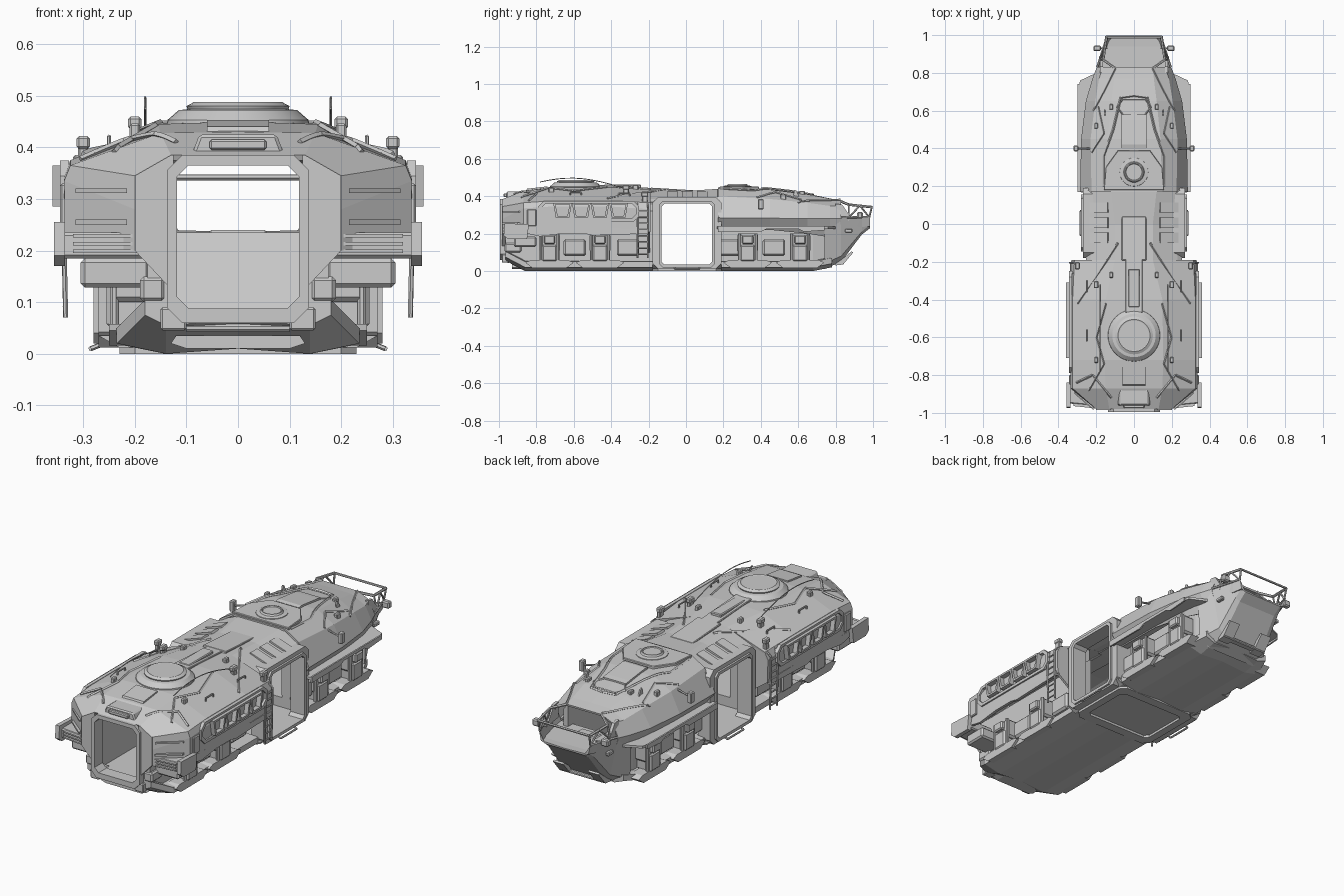
import bpy, bmesh, math
from mathutils import Vector
from mathutils.bvhtree import BVHTree


def obj(name, verts, faces, mirror=False, solid=0, bevel=0, up=False):
    me = bpy.data.meshes.new(name)
    me.from_pydata([tuple(v) for v in verts], [], faces)
    bm = bmesh.new()
    bm.from_mesh(me)
    bmesh.ops.recalc_face_normals(bm, faces=bm.faces)
    bm.normal_update()
    if up and sum(f.normal.z for f in bm.faces) < 0:
        bmesh.ops.reverse_faces(bm, faces=bm.faces)
    bm.to_mesh(me)
    bm.free()
    o = bpy.data.objects.new(name, me)
    bpy.context.collection.objects.link(o)
    if bevel:
        m = o.modifiers.new("Bevel", "BEVEL")
        m.width, m.segments = bevel, 1
    if mirror:
        o.modifiers.new("Mirror", "MIRROR")
    if solid:
        m = o.modifiers.new("Solidify", "SOLIDIFY")
        m.thickness, m.offset = solid, -1
    return o


def place(axis, p, t):
    a, b = p
    return {'x': (t, a, b), 'y': (a, t, b), 'z': (a, b, t)}[axis]


def prism(name, pts, axis, a, b, mirror=True, bevel=0):
    n = len(pts)
    v = [place(axis, p, t) for t in (a, b) for p in pts]
    f = [tuple(range(n)), tuple(range(n, 2 * n))]
    f += [(i, (i + 1) % n, n + (i + 1) % n, n + i) for i in range(n)]
    return obj(name, v, f, mirror, bevel=bevel)


def box(name, x, y, z, mirror=True, bevel=0.004):
    return prism(name, [(x[0], y[0]), (x[1], y[0]), (x[1], y[1]), (x[0], y[1])], 'z', z[0], z[1], mirror, bevel)


def ring(name, outer, inner, axis, a, b, mirror=True):
    n = len(outer)
    v = [place(axis, p, t) for t in (a, b) for loop in (outer, inner) for p in loop]
    f = []
    for i in range(n):
        j = (i + 1) % n
        f += [(i, j, n + j, n + i), (2*n + i, 2*n + j, 3*n + j, 3*n + i),
              (i, j, 2*n + j, 2*n + i), (n + i, n + j, 3*n + j, 3*n + i)]
    return obj(name, v, f, mirror)


def chamf(a0, a1, b0, b1, c):
    return [(a0 + c, b0), (a1 - c, b0), (a1, b0 + c), (a1, b1 - c),
            (a1 - c, b1), (a0 + c, b1), (a0, b1 - c), (a0, b0 + c)]


def loft(name, sections, caps=False, solid=0):
    n = len(sections[0][1])
    v = [(x, y, z) for y, prof in sections for x, z in prof]
    f = [(k*n + i, k*n + i + 1, k*n + n + i + 1, k*n + n + i)
         for k in range(len(sections) - 1) for i in range(n - 1)]
    if caps:
        f += [tuple(range(n)), tuple(range(len(v) - n, len(v)))]
    obj(name, v, f, True, solid, up=not caps)
    return v, f


def tube(name, pts, r=0.006, n=6, mirror=True):
    v, f = [], []
    for p, q in zip(pts, pts[1:]):
        p, q = Vector(p), Vector(q)
        d = (q - p).normalized()
        u = d.orthogonal().normalized()
        w = d.cross(u)
        s = len(v)
        for e in (p, q):
            v += [e + r * (u * math.cos(t) + w * math.sin(t))
                  for t in (2 * math.pi * (i + .5) / n for i in range(n))]
        f += [(s + i, s + (i + 1) % n, s + n + (i + 1) % n, s + n + i) for i in range(n)]
        f += [tuple(range(s, s + n)), tuple(range(s + n, s + 2 * n))]
    return obj(name, v, f, mirror)


def lathe(name, y, prof, n=32):
    v = [(r * math.cos(2*math.pi*i/n), y + r * math.sin(2*math.pi*i/n), z) for r, z in prof for i in range(n)]
    f = [(k*n + i, k*n + (i+1) % n, k*n + n + (i+1) % n, k*n + n + i) for k in range(len(prof) - 1) for i in range(n)]
    f.append(tuple(range(len(v) - n, len(v))))
    o = obj(name, v, f, up=True)
    bpy.ops.object.select_all(action='DESELECT')
    o.select_set(True)
    bpy.context.view_layer.objects.active = o
    bpy.ops.object.shade_smooth_by_angle(angle=0.35)


# Armoured shells: front, waist roof, rear
shells = [
    loft("front_shell", [
        (-.98, [(0, .385), (.13, .385), (.20, .345), (.20, .28), (.20, .20)]),
        (-.87, [(0, .430), (.15, .428), (.325, .365), (.337, .335), (.335, .20)]),
        (-.72, [(0, .450), (.155, .445), (.325, .375), (.337, .345), (.337, .21)]),
        (-.40, [(0, .452), (.15, .447), (.325, .375), (.337, .345), (.337, .21)]),
        (-.19, [(0, .437), (.10, .437), (.315, .365), (.332, .33), (.33, .21)])], solid=.012),
    loft("waist_roof", [
        (-.19, [(0, .437), (.10, .437), (.23, .385), (.255, .37)]),
        (0, [(0, .428), (.10, .428), (.22, .39), (.25, .37)]),
        (.18, [(0, .44), (.12, .44), (.22, .395), (.25, .37)])], solid=.012),
    loft("rear_shell", [
        (.17, [(0, .447), (.15, .445), (.225, .40), (.285, .285), (.24, .22)]),
        (.45, [(0, .44), (.14, .435), (.23, .385), (.28, .283), (.235, .22)]),
        (.65, [(0, .413), (.12, .41), (.205, .365), (.255, .28), (.21, .20)]),
        (.77, [(0, .388), (.105, .387), (.185, .348), (.22, .28), (.185, .18)]),
        (.83, [(0, .378), (.10, .378), (.165, .350), (.197, .282), (.16, .15)])], solid=.01)]
trees = [BVHTree.FromPolygons(v, f) for v, f in shells]


def roof(x, y, lift=0):
    hits = [t.ray_cast(Vector((max(abs(x), 1e-4), y, 1)), Vector((0, 0, -1)))[0] for t in trees]
    return Vector((x, y, max([h.z for h in hits if h] + [.3]) + lift))


def strip(name, pts, r=.006):
    path = [roof(a[0] + (b[0]-a[0])*k/10, a[1] + (b[1]-a[1])*k/10, .002)
            for a, b in zip(pts, pts[1:]) for k in range(10)] + [roof(*pts[-1], .002)]
    tube(name, path, r, 4)


# Lower hull halves: flat belly, running-gear ledge, corridor cut through
def under(b, w, x=.175):
    return [(0, b + .01), (.14, b), (w, b + .02), (w, b + .05), (x, b + .055), (x, .32),
            (.125, .355), (.125, .085), (0, .085)]


loft("front_lower_hull", [(-.965, under(.055, .18)), (-.86, under(.0, .235)), (-.18, under(0, .24))], True)
loft("rear_lower_hull", [(.18, under(0, .24)), (.68, under(0, .225)), (.78, under(.02, .19, .15))], True)
loft("nose_hull", [(.74, [(0, .01), (.14, .01), (.20, .04), (.21, .28), (.19, .235), (0, .235)]),
                   (.83, [(0, .05), (.12, .05), (.15, .08), (.195, .285), (.175, .235), (0, .235)]),
                   (.94, [(0, .195), (.11, .195), (.135, .21), (.16, .289), (.148, .235), (0, .235)]),
                   (.985, [(0, .23), (.11, .23), (.13, .25), (.146, .29), (.135, .24), (0, .236)])], True)

# Bulkheads closing shell ends
prism("front_face", [(.125, .385), (.13, .385), (.2, .345), (.2, .2), (.125, .12)], 'y', -.985, -.965)
prism("front_bulkhead", [(.125, .42), (.31, .36), (.328, .325), (.325, .21), (.175, .1), (.125, .1)], 'y', -.205, -.192)
prism("rear_bulkhead", [(.125, .435), (.22, .395), (.28, .285), (.235, .22), (.175, .1), (.125, .1)], 'y', .175, .187)

# Front portal and its sill
ring("front_portal", chamf(-.138, .138, .06, .385, .03), chamf(-.118, .118, .088, .365, .022), 'y', -.995, -.93, False)
prism("portal_brow", [(-.09, .385), (.09, .385), (.075, .425), (-.075, .425)], 'y', -.96, -.87, False, .006)
box("brow_recess", (-.055, .055), (-.975, -.9), (.395, .415), False)
prism("front_step", [(-.1, .01), (.1, .01), (.13, .02), (.12, .035), (-.12, .035), (-.13, .02)], 'y', -.93, -.85, False)
box("ramp_hinge", (.10, .15), (-.985, -.9), (.045, .09))
tube("hinge_bar", [(-.1, -.95, .05), (.1, -.95, .05)], .008, 8, False)

# Front bumpers, end plates and lamp brackets
prism("front_bumper", [(.145, -.97), (.345, -.95), (.345, -.85), (.2, -.85)], 'z', .185, .235, bevel=.006)
for z in (.195, .21, .225):
    prism("bumper_louvre", [(.15, -.982), (.32, -.964), (.32, -.94), (.15, -.95)], 'z', z, z + .007)
prism("bumper_end_plate", [(-.975, .19), (-.95, .17), (-.85, .17), (-.84, .25), (-.97, .255)], 'x', .335, .357)
box("lamp_bracket", (.17, .305), (-.92, -.8), (.128, .185), bevel=.008)
box("tow_block", (.14, .19), (-.97, -.88), (.10, .15), bevel=.008)
prism("corner_recess", [(.215, -.985), (.315, -.90), (.315, -.88), (.215, -.95)], 'z', .25, .26)
prism("corner_lip", [(.215, -.98), (.315, -.895), (.315, -.88), (.215, -.95)], 'z', .312, .32)

# Side door bay
ring("door_frame", chamf(-.18, .19, .012, .395, .03), chamf(-.13, .14, .035, .36, .015), 'x', .2, .27)
ring("door_rim", chamf(-.145, .155, .02, .375, .02), chamf(-.13, .14, .035, .36, .015), 'x', .265, .28)
prism("bay_floor", [(-.23, .012), (.23, .012), (.27, .035), (-.27, .035)], 'y', -.18, .19, False)
ring("bay_underframe", chamf(-.23, .23, -.18, .19, .03), chamf(-.19, .19, -.13, .14, .02), 'z', 0, .014, False)
tube("door_step", [(.26, -.06, .02), (.285, -.06, .01), (.285, .07, .01), (.26, .07, .02)], .005)
for y in (-.10, -.02, .06):
    prism("roof_louvre", [(.13, .41), (.235, .375), (.255, .38), (.25, .39), (.14, .427)], 'y', y, y + .055)

# Mudguards over the rear running gear
prism("rear_mudguard", [(.2, .16), (.30, .17), (.30, .70), (.285, .76), (.2, .80)], 'z', .225, .237)
prism("mudguard_lip", [(.17, .21), (.40, .21), (.43, .225), (.60, .225), (.63, .21), (.74, .218), (.74, .24), (.17, .24)], 'x', .292, .30)
prism("front_skirt", [(-.85, .2), (-.78, .185), (-.66, .2), (-.54, .2), (-.5, .19), (-.2, .2), (-.2, .225), (-.85, .23)], 'x', .322, .337)

# Running gear: bogies, pistons, skids
for y in (-.73, -.46, .33, .61):
    box("bogie_arm", (.17, .245), (y - .055, y + .055), (.10, .2), bevel=.01)
    box("bogie_foot", (.17, .255), (y - .04, y + .04), (.05, .14), bevel=.008)
    box("bogie_cover", (.22, .265), (y - .03, y + .03), (.145, .19), bevel=.006)
    for d in (-.045, .045):
        tube("bogie_piston", [(.24, y + d, .04), (.24, y + d, .2)], .009, 8)
    prism("skid", [(y - .13, .045), (y - .09, .016), (y + .09, .016), (y + .13, .045), (y + .1, .058), (y - .1, .058)], 'x', .19, .25)
for y in (-.595, -.31, .47, .23):
    box("gear_housing", (.17, .225), (y - .06, y + .06), (.08, .17), bevel=.01)

# Side windows of the front hull
ring("window_surround", chamf(-.79, -.25, .265, .375, .03), chamf(-.775, -.265, .28, .36, .025), 'x', .328, .345)
for y in (-.66, -.56, -.46, -.36):
    a = [(y - .05, .365), (y + .05, .365), (y + .036, .285), (y - .036, .285)]
    b = [(y - .038, .355), (y + .038, .355), (y + .026, .295), (y - .026, .295)]
    ring("side_window", a, b, 'x', .33, .36)
box("side_locker", (.325, .345), (-.85, -.8), (.24, .33))

# Ladders
for y in (-.26, -.205):
    tube("ladder_rail", [(.318, y, .36), (.34, y, .34), (.334, y, .07)], .005)
for k in range(8):
    tube("ladder_rung", [(.336, -.26, .09 + k * .033), (.336, -.205, .09 + k * .033)], .004)

# Roof rings, hatches and spine
lathe("front_turret_ring", -.59, [(.14, .435), (.137, .453), (.115, .472), (.098, .474), (.1, .48), (.085, .488), (.08, .486)], 40)
lathe("rear_hatch", .275, [(.078, .44), (.075, .455), (.055, .458), (.05, .466), (.045, .466), (.042, .462)])
spine = [(.04, .42), (.04, .432), (-.19, .446), (-.47, .46), (-.47, .43)]
prism("roof_spine", spine[:3] + [(-.2, .42)], 'x', -.065, .065, False, .003)
prism("spine_bridge", [(-.18, .42), (-.18, .444), (-.47, .461), (-.47, .43)], 'x', -.045, .045, False, .003)
box("spine_cover", (-.03, .03), (-.44, -.24), (.44, .462), False)
prism("rear_roof_plate", [(-.16, .18), (.16, .18), (.15, .3), (.085, .39), (-.085, .39), (-.15, .3)], 'z', .425, .452, False, .003)
prism("rear_roof_box", [(.40, .42), (.58, .41), (.58, .43), (.55, .435), (.42, .45), (.40, .446)], 'x', -.065, .065, False)
prism("front_roof_plate", [(-.86, .42), (-.74, .44), (-.74, .453), (-.85, .44)], 'x', -.06, .06, False)

# Raised seams on the armour
strip("front_deck_seam", [(.085, -.1), (.2, -.28), (.3, -.42)])
strip("front_side_seam", [(.15, -.42), (.2, -.6), (.16, -.74), (.24, -.88)])
strip("front_corner_seam", [(.305, -.84), (.22, -.8), (.12, -.92)])
strip("rear_deck_seam", [(.16, .2), (.16, .36), (.11, .5), (.07, .67), (0, .68)])
strip("rear_side_seam", [(.225, .38), (.16, .48), (.19, .62)])
strip("nose_seam", [(.215, .6), (.15, .72), (.10, .825)])
strip("hatch_seam", [(.06, .58), (.09, .62), (.06, .66), (0, .66)], .004)

# Roof fittings: periscopes, mirrors, handles, whips
for i, (x, y, h) in enumerate([(.20, -.32, .045), (.30, -.22, .05), (.12, -.27, .02), (.2, .52, .02), (.12, .62, .015), (.2, -.72, .02)]):
    p = roof(x, y)
    box("roof_fitting", (x - .01, x + .01), (y - .015, y + .015), (p.z - .015, p.z + h))
    if i < 2:
        box("periscope_head", (x - .013, x + .013), (y - .02, y + .018), (p.z + h - .025, p.z + h), bevel=.005)
tube("mirror_arm", [(.22, .4, .38), (.3, .4, .36)], .005)
box("mirror", (.295, .32), (.385, .415), (.33, .385))
for y in (-.62, -.36):
    p = roof(.25, y)
    tube("grab_handle", [p, p + Vector((0, 0, .015)), p + Vector((0, .06, .015)), p + Vector((0, .06, 0))], .004)
tube("whip_aerial", [(.18, -.32 - .46 * t, .435 + .062 * math.sin(math.pi * (.75 * t + .02)))
                     for t in (k / 10 for k in range(11))], .0025, 5)
prism("roof_fin", [(.57, .38), (.62, .37), (.59, .43), (.58, .435)], 'x', .15, .157)

# Open cockpit: side cheeks and cage
prism("cockpit_cheek", [(.80, .28), (.80, .36), (.835, .355), (.88, .288), (.87, .27)], 'x', .165, .18)
tube("cage_top_rail", [(.10, .825, .374), (.163, .87, .355), (.146, .993, .342)], .007)
tube("cage_front_bar", [(-.146, .993, .342), (.146, .993, .342)], .006, 6, False)
tube("cage_side_struts", [(.146, .993, .342), (.143, .98, .287), (.157, .93, .35), (.18, .87, .287), (.163, .87, .355)], .005)
tube("cage_sill", [(.195, .83, .286), (.146, .98, .289)], .006)
box("dashboard", (-.06, .06), (.76, .82), (.22, .24), False, .008)
prism("cabin_bulkhead", [(.6, .085), (.62, .085), (.75, .23), (.74, .235)], 'x', -.125, .125, False)

# Nose lamps and lower bumper
tube("nose_lamp_arm", [(.14, .93, .29), (.19, .93, .295)], .005)
box("nose_lamp", (.175, .215), (.915, .945), (.28, .315), bevel=.006)
prism("nose_bumper", [(.80, .03), (.84, .035), (.895, .1), (.885, .105), (.83, .06), (.80, .055)], 'x', .07, .13)
box("nose_crossbar", (-.13, .13), (.81, .845), (.035, .05), False)
box("nose_side_grip", (.165, .185), (.85, .89), (.205, .225))
